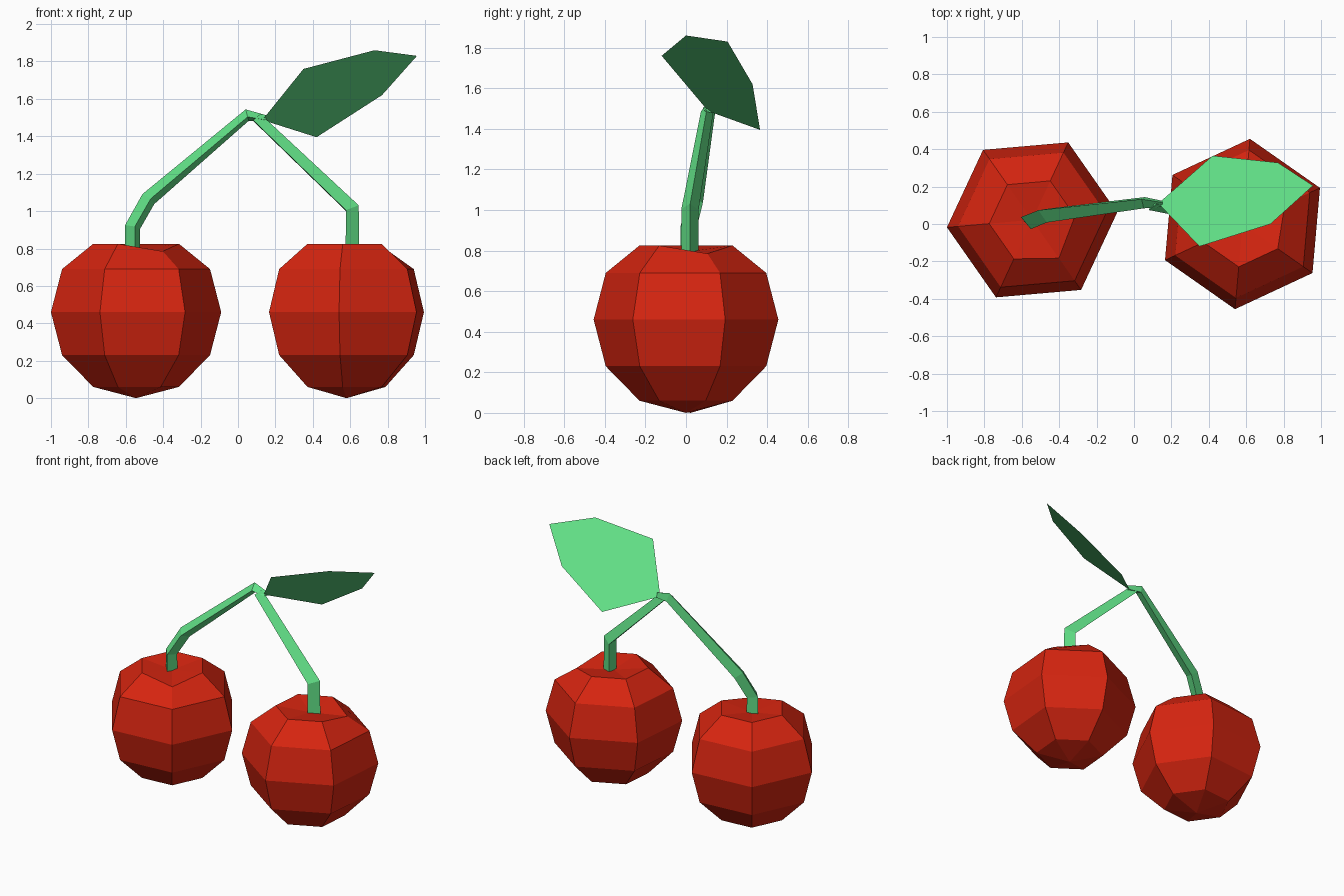
import bpy, math
from mathutils import Vector, Matrix

if "Cube" in bpy.data.objects:
    bpy.data.objects.remove(bpy.data.objects["Cube"])


def material(name, rgb):
    m = bpy.data.materials.new(name)
    m.diffuse_color = (*rgb, 1)
    m.use_nodes = True
    m.node_tree.nodes["Principled BSDF"].inputs["Base Color"].default_value = m.diffuse_color
    return m


RED = material("cherry red", (0.67, 0.018, 0.005))
GREEN = material("leaf green", (0.12, 0.74, 0.24))


def add_mesh(name, verts, faces, mat):
    me = bpy.data.meshes.new(name)
    me.from_pydata([tuple(v) for v in verts], [], faces)
    me.materials.append(mat)
    ob = bpy.data.objects.new(name, me)
    bpy.context.collection.objects.link(ob)
    return ob


# Six-sided fruit: lathed profile with a shallow dimple and one sunken rim corner
def cherry(name, cx, cy, turn):
    profile = [(0.23, 0.06), (0.397, 0.23), (0.457, 0.46), (0.397, 0.69), (0.23, 0.825)]
    n, verts = 6, []
    for j, (r, z) in enumerate(profile):
        for i in range(n):
            a = math.radians(turn + 60 * i)
            sunk = j == 4 and i == 0
            rr, zz = (0.25, 0.785) if sunk else (r, z)
            verts.append((cx + rr * math.cos(a), cy + rr * math.sin(a), zz))
    verts += [(cx, cy, 0), (cx, cy, 0.793)]
    bottom, top = len(verts) - 2, len(verts) - 1
    faces = []
    for i in range(n):
        k = (i + 1) % n
        for j in range(4):
            faces.append((j * n + i, j * n + k, j * n + n + k, j * n + n + i))
        faces += [(bottom, k, i), (top, 4 * n + i, 4 * n + k)]
    add_mesh(name, verts, faces, RED)


# Three-sided stalk swept along a path of (x, y, z, radius)
def stem(name, path, turn):
    pts = [Vector(p[:3]) for p in path]
    last = len(pts) - 1
    verts, faces = [], []
    for s, p in enumerate(pts):
        before = (p - pts[s - 1]).normalized() if s else Vector((0, 0, 1))
        after = (pts[s + 1] - p).normalized() if s < last else before
        direction = (before + after).normalized()
        rot = Vector((0, 0, 1)).rotation_difference(direction)
        for i in range(3):
            a = math.radians(turn + 120 * i)
            verts.append(p + rot @ Vector((math.cos(a), math.sin(a), 0)) * path[s][3])
    for s in range(last):
        for i in range(3):
            k = (i + 1) % 3
            faces.append((3 * s + i, 3 * s + k, 3 * s + 3 + k, 3 * s + 3 + i))
    faces += [(2, 1, 0), (3 * last, 3 * last + 1, 3 * last + 2)]
    add_mesh(name, verts, faces, GREEN)


cherry("left_cherry", -0.545, 0.022, -55)
cherry("right_cherry", 0.58, 0.0, 25)

stem("left_stem", [(-0.56, 0.02, 0.77, 0.048), (-0.56, 0.02, 0.915, 0.048),
                   (-0.475, 0.055, 1.065, 0.048), (0.05, 0.12, 1.51, 0.037),
                   (0.15, 0.11, 1.493, 0.02)], -80)
stem("right_stem", [(0.60, 0.02, 0.77, 0.049), (0.60, 0.02, 1.012, 0.049),
                    (0.095, 0.105, 1.495, 0.035)], 0)

# Flat leaf sheet growing from the join of the stems
add_mesh("leaf", [(0.13, 0.11, 1.487), (0.42, 0.365, 1.395), (0.77, 0.328, 1.62),
                  (0.957, 0.205, 1.83), (0.73, 0.0, 1.86), (0.35, -0.12, 1.76)],
         [(0, 1, 2, 3, 4, 5)], GREEN)
# Underside faces front-down; flip so the normal points up
leaf = bpy.data.objects["leaf"].data
if leaf.polygons[0].normal.z < 0:
    leaf.flip_normals()
